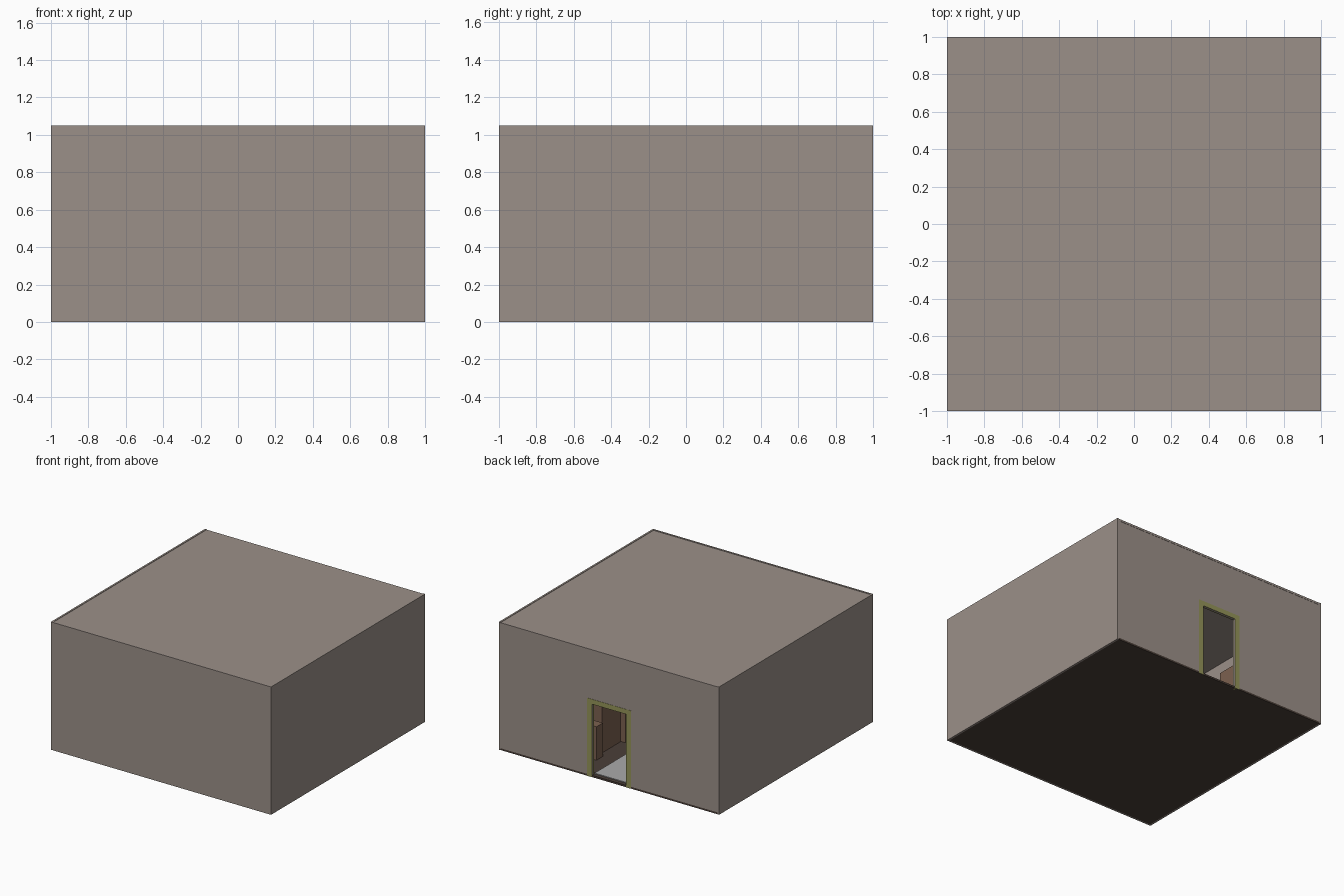
import bpy, bmesh
from mathutils import Matrix, Vector

if "Cube" in bpy.data.objects:
    bpy.data.objects.remove(bpy.data.objects["Cube"])

MATS = {}
def mat(name, col):
    if name not in MATS:
        m = bpy.data.materials.new(name)
        m.diffuse_color = (*col, 1)
        m.use_nodes = True
        m.node_tree.nodes["Principled BSDF"].inputs["Base Color"].default_value = m.diffuse_color
        MATS[name] = m
    return MATS[name]

WALL = mat("plaster", (0.33, 0.28, 0.25))
FRAME = mat("olive_trim", (0.30, 0.30, 0.10))
FLOOR = mat("dark_wood", (0.07, 0.05, 0.04))
RUG = mat("rug_grey", (0.40, 0.40, 0.40))
WOOD = mat("brown_wood", (0.20, 0.12, 0.08))

def boxes(name, parts, material):
    """One object from several boxes given as (min corner, max corner)."""
    bm = bmesh.new()
    for lo, hi in parts:
        lo, hi = Vector(lo), Vector(hi)
        bmesh.ops.create_cube(bm, size=1, matrix=Matrix.Translation((lo + hi) / 2)
                              @ Matrix.Diagonal((*(hi - lo), 1)))
    me = bpy.data.meshes.new(name)
    bm.to_mesh(me)
    bm.free()
    me.materials.append(material)
    ob = bpy.data.objects.new(name, me)
    bpy.context.collection.objects.link(ob)
    return ob

T, H = 0.015, 1.05          # wall thickness, height
W, TOP = 0.155, 0.60        # door opening half width, height
FZ = 0.015                  # floor level

# room shell
boxes("front_wall", [((-1, -1, 0), (1, -1 + T, H))], WALL)
for side, s in (("left", -1), ("right", 1)):
    x0, x1 = sorted((s, s * (1 - T)))
    boxes(side + "_wall", [((x0, -1 + T, 0), (x1, 1, H))], WALL)
boxes("ceiling", [((-1 + T, -1 + T, H - 0.02), (1 - T, 1, H - 0.003))], WALL)
boxes("floor", [((-1 + T, -1 + T, 0), (1 - T, 0.998, FZ))], FLOOR)

# back wall around the doorway
Y0, Y1 = 0.983, 0.998
boxes("back_wall", [((-1 + T, Y0, FZ), (-W, Y1, H - 0.02)),
                    ((W, Y0, FZ), (1 - T, Y1, H - 0.02)),
                    ((-W, Y0, TOP), (W, Y1, H - 0.02))], WALL)

# door trim
F = 0.045
boxes("door_frame", [((-W - F, 0.975, 0), (-W, 1, TOP)),
                     ((W, 0.975, 0), (W + F, 1, TOP)),
                     ((-W - F, 0.975, TOP), (W + F, 1, TOP + 0.04))], FRAME)

# entrance rug
boxes("rug", [((-W, 0.35, FZ), (W, 0.965, FZ + 0.006))], RUG)

# furniture glimpsed through the doorway
boxes("cabinet", [((0.32, 0.39, FZ), (0.62, 0.634, 0.40))], WOOD)
boxes("side_cabinet", [((0.28, 0.10, FZ), (0.86, 0.386, 0.50))], WOOD)
boxes("low_cupboard", [((0.28, 0.68, FZ), (0.60, 0.763, 0.29))], WOOD)

def table(name, x0, x1, y0, y1, h, leg=0.025, top=0.025):
    legs = [((x, y, FZ), (x + leg, y + leg, h - top))
            for x in (x0, x1 - leg) for y in (y0, y1 - leg)]
    return boxes(name, legs + [((x0, y0, h - top), (x1, y1, h))], WOOD)

table("corner_table", -0.82, -0.51, 0.50, 0.86, 0.30)
boxes("wardrobe", [((-0.97, 0.10, FZ), (-0.76, 0.49, 0.75))], WOOD)
